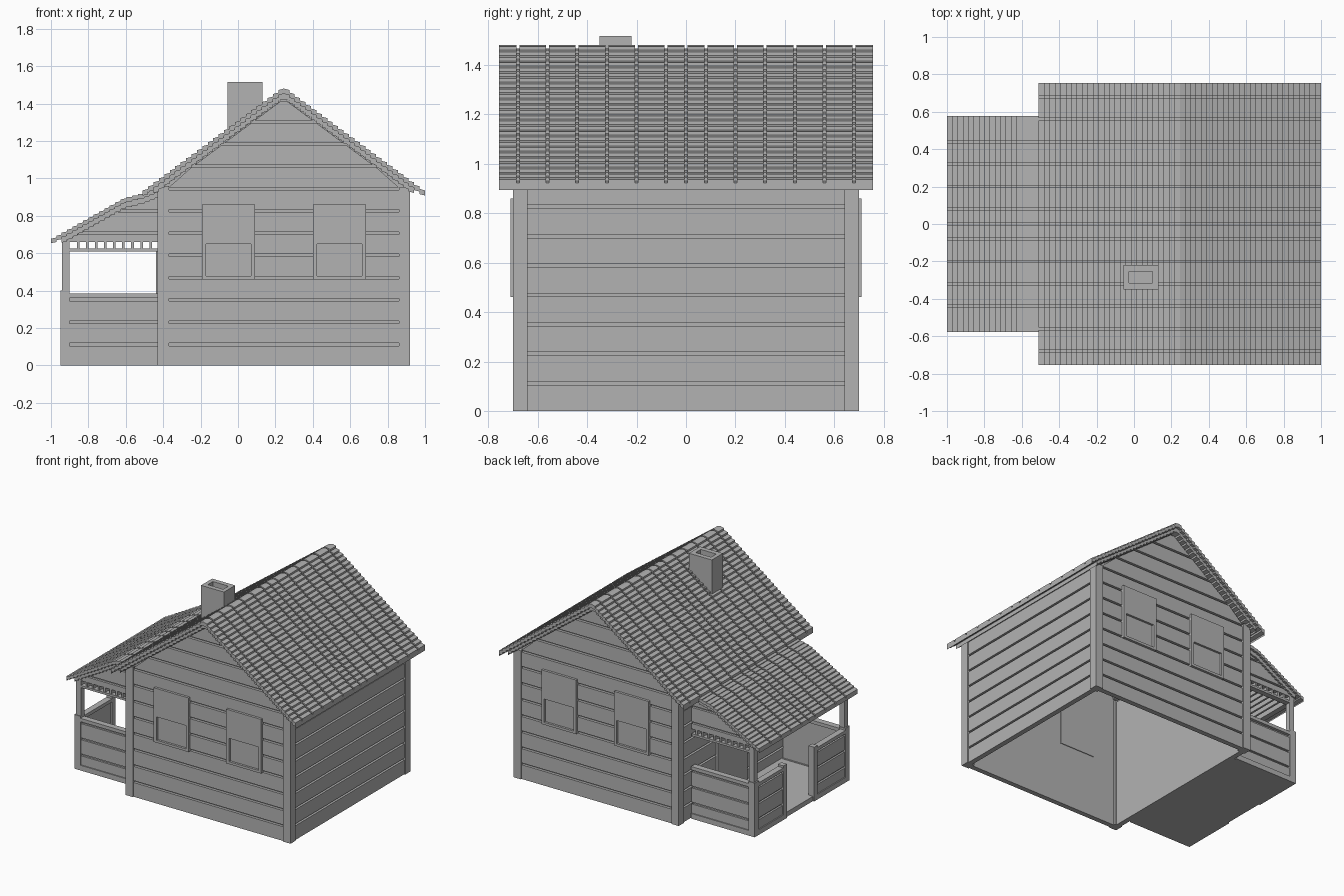
import bpy, bmesh

cube = bpy.data.objects.get("Cube")
if cube:
    bpy.data.objects.remove(cube)

grey = bpy.data.materials.new("plain_grey")
grey.use_nodes = True
colour = (0.45, 0.45, 0.45, 1)
grey.diffuse_color = colour
grey.node_tree.nodes["Principled BSDF"].inputs["Base Color"].default_value = colour


def build(name, solids):
    """Make one object from prisms: (outline, axis, start, end)."""
    bm = bmesh.new()
    for outline, axis, a, b in solids:
        rings = []
        for d in (a, b):
            if axis == "y":
                rings.append([bm.verts.new((u, d, v)) for u, v in outline])
            else:
                rings.append([bm.verts.new((d, u, v)) for u, v in outline])
        lower, upper = rings
        bm.faces.new(lower)
        bm.faces.new(upper[::-1])
        for i in range(len(lower)):
            bm.faces.new((lower[i - 1], lower[i], upper[i], upper[i - 1]))
    bmesh.ops.recalc_face_normals(bm, faces=bm.faces[:])
    mesh = bpy.data.meshes.new(name)
    bm.to_mesh(mesh)
    bm.free()
    mesh.materials.append(grey)
    obj = bpy.data.objects.new(name, mesh)
    bpy.context.collection.objects.link(obj)
    return obj


def box(x0, x1, y0, y1, z0, z1):
    return ([(x0, z0), (x1, z0), (x1, z1), (x0, z1)], "y", y0, y1)


def sides(solids):
    """Repeat y prisms on the opposite side."""
    return solids + [(o, ax, -b, -a) for o, ax, a, b in solids]


# Main dimensions
RIDGE_X, RIDGE_Z, SLOPE = 0.245, 1.48, 0.742
LEFT, RIGHT, DEPTH, POST = -0.43, 0.92, 0.70, 0.06
ROW, GAP = 0.119, 0.014


def plank_rows(top):
    rows, z = [], 0
    while z < top - 0.02:
        rows.append((z, min(z + ROW - GAP, top)))
        z += ROW
    return rows


def gable_span(z):
    half = max((1.425 - z) / SLOPE, 0.005)
    return max(LEFT + POST, RIDGE_X - half), min(RIGHT - POST, RIDGE_X + half)


# Gable walls: backing sheet with planks
gable = []
x0, x1 = LEFT + 0.02, RIGHT - 0.02
gable.append(([(x0, 0), (x1, 0), (x1, 0.95), (RIDGE_X, 1.43), (x0, 0.95)], "y", 0.655, 0.672))
for z0, z1 in plank_rows(1.42):
    (a, b), (c, d) = gable_span(z0), gable_span(z1)
    gable.append(([(a, z0), (b, z0), (d, z1), (c, z1)], "y", 0.672, 0.692))
build("gable_walls", sides(gable))

# Side walls
inner = DEPTH - POST
side = [box(LEFT + 0.028, LEFT + 0.045, -0.66, 0.66, 0, 0.95),
        box(RIGHT - 0.045, RIGHT - 0.028, -0.66, 0.66, 0, 0.95)]
for z0, z1 in plank_rows(0.95):
    side.append(box(LEFT + 0.008, LEFT + 0.028, -inner, inner, z0, z1))
    side.append(box(RIGHT - 0.028, RIGHT - 0.008, -inner, inner, z0, z1))
build("side_walls", side)

# Corner posts
build("corner_posts", sides([box(LEFT, LEFT + POST, inner, DEPTH, 0, 0.96),
                             box(RIGHT - POST, RIGHT, inner, DEPTH, 0, 0.95)]))

# Sash windows with a recessed lower pane
windows = []
for x in (-0.05, 0.543):
    w, p = 0.142, 0.12
    windows += [box(x - w, x + w, 0.65, 0.71, 0.65, 0.86),
                box(x - w, x - p, 0.65, 0.71, 0.46, 0.65),
                box(x + p, x + w, 0.65, 0.71, 0.46, 0.65),
                box(x - p, x + p, 0.65, 0.71, 0.46, 0.478),
                box(x - p, x + p, 0.65, 0.694, 0.478, 0.65)]
build("windows", sides(windows))

# Door inside the porch
build("door", [box(LEFT - 0.008, LEFT + 0.02, -0.09, 0.25, 0.04, 0.62)])


# Stepped tile roofs
def steps(path):
    """Staircase outline down a path of (x, z, rows to the next point)."""
    pts = [path[0][:2]]
    for (xa, za, n), (xb, zb, _) in zip(path, path[1:]):
        dx, dz = (xb - xa) / n, (zb - za) / n
        for i in range(n):
            x, z = xa + dx * (i + 1), za + dz * i
            pts += [(x, z + 0.35 * dz), (x, z + dz)]
    return pts


def layer(top, drop, thick):
    upper = [(x, z - drop) for x, z in top]
    return upper + [(x, z - thick) for x, z in reversed(upper)]


def tile_columns(top, cuts, thick):
    solids = []
    for a, b in zip(cuts, cuts[1:]):
        solids.append((layer(top, 0, thick), "y", a + 0.006, b - 0.006))
    solids.append((layer(top, 0.014, thick - 0.014), "y", cuts[0] + 0.006, cuts[-1] - 0.006))
    return solids


inner_cuts = [0.08 + 0.12 * i for i in range(6)]


def cuts_for(edge):
    half = [c for c in inner_cuts if c < edge - 0.03] + [edge + 0.006]
    return [-c for c in reversed(half)] + [0] + half


right_slope = steps([(RIDGE_X, RIDGE_Z, 26), (1.0, 0.922, 0)])
main_top = [(2 * RIDGE_X - x, z) for x, z in reversed(right_slope[1:])] + right_slope
build("main_roof_tiles", tile_columns(main_top, cuts_for(0.755), 0.028))
build("main_roof_boards", [(layer(main_top[4:-4], 0.027, 0.03), "y", -0.735, 0.735)])

porch_top = steps([(-0.42, 0.95, 3), (-0.5, 0.918, 3), (-0.6, 0.893, 14), (-1.0, 0.667, 0)])
build("porch_roof_tiles", tile_columns(porch_top, cuts_for(0.577), 0.024))
build("porch_roof_boards", [(layer(porch_top[:-4], 0.023, 0.03), "y", -0.56, 0.56)])

# Chimney with a hollow top
cx0, cx1, cy0, cy1 = -0.057, 0.13, -0.35, -0.22
build("chimney", [box(cx0, cx1, cy0, cy0 + 0.035, 1.15, 1.515),
                  box(cx0, cx1, cy1 - 0.035, cy1, 1.15, 1.515),
                  box(cx0, cx0 + 0.03, cy0 + 0.035, cy1 - 0.035, 1.15, 1.515),
                  box(cx1 - 0.03, cx1, cy0 + 0.035, cy1 - 0.035, 1.15, 1.515),
                  box(cx0 + 0.03, cx1 - 0.03, cy0 + 0.035, cy1 - 0.035, 1.15, 1.42)])

# Porch floor
PX, PY = -0.95, 0.555
build("porch_floor", [box(PX + 0.01, LEFT + 0.02, -PY + 0.01, PY - 0.01, 0, 0.035)])

# Porch side railings
rail = [box(PX, -0.9, PY - 0.05, PY, 0, 0.40),
        box(-0.9, LEFT, PY - 0.045, PY, 0, 0.038),
        box(-0.9, LEFT, PY - 0.045, PY, 0.36, 0.385),
        box(-0.9, LEFT, PY - 0.035, PY - 0.022, 0.03, 0.37)]
for z0, z1 in plank_rows(0.36):
    rail.append(box(-0.9, LEFT, PY - 0.022, PY - 0.008, max(z0, 0.038), z1))
build("porch_side_railings", sides(rail))

# Porch end railings either side of the entrance
ends = []
for y0, y1, post_y in ((0.18, PY - 0.05, 0.18), (0.05 - PY, -0.14, -0.18)):
    ends += [box(PX, -0.905, post_y, post_y + 0.04, 0, 0.40),
             box(PX, -0.905, y0, y1, 0.36, 0.385),
             box(PX, -0.905, y0, y1, 0, 0.038),
             box(PX + 0.022, PX + 0.035, y0, y1, 0.03, 0.37)]
    for z0, z1 in plank_rows(0.36):
        ends.append(box(PX + 0.008, PX + 0.022, y0, y1, max(z0, 0.038), z1))
build("porch_end_railings", ends)

# Porch posts, beams and joists
build("porch_posts", sides([box(-0.94, -0.9, PY - 0.045, PY - 0.005, 0.38, 0.67)]))
build("porch_beams", sides([box(-0.9, LEFT, PY - 0.045, PY - 0.005, 0.61, 0.626)])
      + [box(-0.94, -0.9, -PY + 0.045, PY - 0.045, 0.62, 0.67)])
build("porch_joists", [box(x, x + 0.014, 0.01 - PY, PY - 0.01, 0.62, 0.67)
                       for x in [-0.862 + 0.0485 * i for i in range(9)]])


# Porch gable panels
def porch_left(z):
    return -1 + (z + 0.045 - 0.667) / 0.565


panel = [([(porch_left(0.66), 0.66), (LEFT, 0.66), (LEFT, 0.9), (porch_left(0.88), 0.88)],
          "y", PY - 0.04, PY - 0.025)]
for z0, z1 in plank_rows(0.9)[5:]:
    z0 = max(z0, 0.66)
    panel.append(([(porch_left(z0), z0), (LEFT, z0), (LEFT, z1), (porch_left(z1), z1)],
                  "y", PY - 0.025, PY - 0.008))
build("porch_gable_panels", sides(panel))
